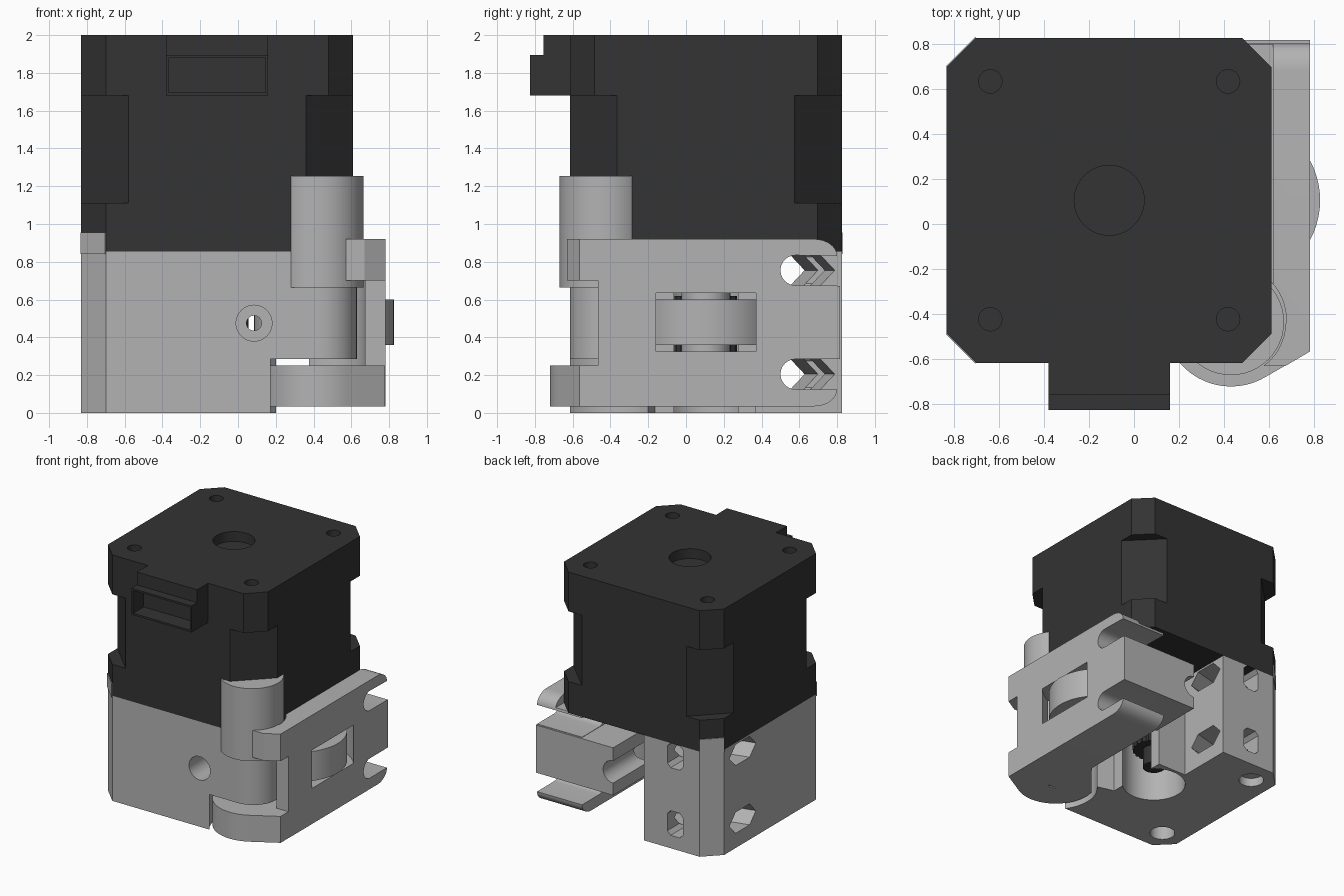
import bpy, bmesh, math
from mathutils import Matrix, Vector

if "Cube" in bpy.data.objects:
    bpy.data.objects.remove(bpy.data.objects["Cube"])


def material(name, v):
    m = bpy.data.materials.new(name)
    m.diffuse_color = (v, v, v, 1)
    m.use_nodes = True
    m.node_tree.nodes["Principled BSDF"].inputs["Base Color"].default_value = m.diffuse_color
    return m


DARK = material("motor black", 0.033)
GREY = material("printed grey", 0.45)


def arc(cx, cy, r, a0, a1, n=16, ry=None):
    ry = ry or r
    return [(cx + r * math.cos(math.radians(a0 + (a1 - a0) * i / n)),
             cy + ry * math.sin(math.radians(a0 + (a1 - a0) * i / n))) for i in range(n + 1)]


def prism(name, pts, lo, hi, mat=GREY, axis="Z", shift=(0, 0, 0)):
    """Extrude a 2D outline along an axis: Z uses (x,y), X uses (y,z), Y uses (x,z)."""
    def at(p, h):
        return {"Z": (p[0], p[1], h), "X": (h, p[0], p[1]), "Y": (p[0], h, p[1])}[axis]
    bm = bmesh.new()
    a = [bm.verts.new(at(p, lo)) for p in pts]
    b = [bm.verts.new(Vector(at(p, hi)) + Vector(shift)) for p in pts]
    n = len(pts)
    bm.faces.new(a)
    bm.faces.new(b)
    for i in range(n):
        bm.faces.new((a[i], a[(i + 1) % n], b[(i + 1) % n], b[i]))
    bmesh.ops.recalc_face_normals(bm, faces=bm.faces)
    me = bpy.data.meshes.new(name)
    bm.to_mesh(me)
    bm.free()
    me.materials.append(mat)
    ob = bpy.data.objects.new(name, me)
    bpy.context.collection.objects.link(ob)
    return ob


def disc(name, cx, cy, r, lo, hi, mat=GREY, axis="Z", n=48):
    return prism(name, arc(cx, cy, r, 0, 360, n)[:-1], lo, hi, mat, axis)


def box(name, x0, x1, y0, y1, z0, z1, mat=GREY):
    return prism(name, [(x0, y0), (x1, y0), (x1, y1), (x0, y1)], z0, z1, mat)


def cut(ob, cutters):
    """Subtract cutters, bake the result, and remove the cutters."""
    for c in cutters:
        c.hide_render = True
        m = ob.modifiers.new("cut", "BOOLEAN")
        m.operation, m.solver, m.object = "DIFFERENCE", "EXACT", c
    bpy.context.view_layer.update()
    dg = bpy.context.evaluated_depsgraph_get()
    me = bpy.data.meshes.new_from_object(ob.evaluated_get(dg))
    ob.modifiers.clear()
    ob.data = me
    mat = ob.data.materials[0]
    me.materials.clear()
    me.materials.append(mat)
    me.polygons.foreach_set("material_index", [0] * len(me.polygons))
    for c in cutters:
        bpy.data.objects.remove(c)


MX, MY, H = -0.11, 0.105, 0.72   # motor axis and half width
PX, PY = 0.43, -0.425            # lever pivot


def octagon(ch):
    k = H - ch
    return [(MX + x, MY + y) for x, y in ((k, -H), (H, -k), (H, k), (k, H),
                                          (-k, H), (-H, k), (-H, -k), (-k, -H))]


# Motor: end caps with small corner cuts, laminated core with larger ones
prism("motor_front_cap", octagon(0.13), 0.855, 1.11, DARK)
prism("motor_core", octagon(0.25), 1.11, 1.68, DARK)
cap = prism("motor_rear_cap", octagon(0.13), 1.68, 2.0, DARK)
holes = [disc("cutter", MX + sx * 0.527, MY + sy * 0.527, 0.052, 1.9, 2.1, n=24)
         for sx in (-1, 1) for sy in (-1, 1)]
cut(cap, holes + [disc("cutter", MX, MY, 0.155, 1.92, 2.1)])

# Motor plug socket
socket = prism("plug_socket", [(-0.60, 1.68), (-0.825, 1.68), (-0.825, 1.895), (-0.755, 1.895),
                               (-0.755, 2.0), (-0.60, 2.0)], -0.38, 0.16, DARK, "X")
cut(socket, [box("cutter", -0.365, 0.145, -0.9, -0.69, 1.695, 1.88)])

# Motor shaft and drive gear
disc("motor_shaft", MX, MY, 0.085, 0.15, 0.86, DARK, n=32)
teeth = [(MX + r * math.cos(i * math.pi / 20), MY + r * math.sin(i * math.pi / 20))
         for i in range(40) for r in [0.15 if i % 2 else 0.165]]
prism("drive_gear", teeth, 0.3, 0.62, DARK)

# Feeder body with rounded pivot corner
outline = ([(-0.83, -0.485), (-0.70, -0.615)] + arc(PX, PY + 0.01, 0.2, -90, 90, 20)
           + [(0.35, -0.24), (0.06, -0.165), (0.06, 0.37), (-0.20, 0.37),
              (-0.20, 0.825), (-0.70, 0.825), (-0.83, 0.695)])
body = prism("feeder_body", outline, 0, 0.855)
cutters = [disc("cutter", MX, MY, 0.24, -0.1, 0.8),               # shaft bore
           disc("cutter", PX, PY, 0.32, -0.1, 0.285),             # lever hinge room
           disc("cutter", 0.455, MY, 0.4, 0.3, 0.66),             # roller room
           disc("cutter", 0.085, 0.475, 0.095, -0.7, -0.4, axis="Y"),
           disc("cutter", 0.085, 0.475, 0.04, -0.5, 0.5, axis="Y", n=24),
           disc("cutter", -0.64, 0.635, 0.095, -0.1, 0.07),
           disc("cutter", -0.64, -0.425, 0.095, -0.1, 0.3)]
for z in (0.755, 0.205):                                          # slanted bolt holes, nut slots
    hexa = [(0.44 + y, z + dz) for y, dz in ((-0.17, 0), (-0.09, -0.085), (0.09, -0.085),
                                             (0.17, 0), (0.09, 0.085), (-0.09, 0.085))]
    cutters.append(prism("cutter", hexa, -0.9, -0.15, axis="X", shift=(0, 0.19, 0)))
    nut = [(-0.55, z - 0.07), (-0.52, z - 0.1), (-0.44, z - 0.1), (-0.41, z - 0.07),
           (-0.41, z + 0.07), (-0.44, z + 0.1), (-0.52, z + 0.1), (-0.55, z + 0.07)]
    cutters.append(prism("cutter", nut, 0.6, 0.9, axis="Y"))
cut(body, cutters)

# Post that hugs the motor corner above the pivot
disc("pivot_post", PX, PY - 0.01, 0.235, 0.665, 1.255)

# Thin corner lips gripping the motor's two left corners
e = 0.004
for tag, s in (("front", -1), ("back", 1)):
    y0, y1 = MY + s * 0.59, MY + s * H
    prism(f"corner_lip_{tag}", [(-0.83, y0), (-0.70, y1), (-0.70 - e, y1 + s * e),
                                (-0.83 - e, y0 + s * e)], 0.84, 0.955)

# Lever: side profile with two spring slots open to the back
profile = ([(-0.465, 0.035)] + arc(0.68, 0.125, 0.12, -90, 0, 8, 0.09)
           + arc(0.58, 0.205, 0.08, 270, 90, 12) + [(0.80, 0.285), (0.80, 0.675)]
           + arc(0.58, 0.755, 0.08, 270, 90, 12) + arc(0.68, 0.83, 0.12, 0, 90, 8, 0.09)
           + [(-0.465, 0.92)])
lever = prism("lever_arm", profile, 0.375, 0.78, axis="X")
cut(lever, [disc("cutter", 0.455, MY, 0.42, 0.325, 0.635),
            disc("cutter", PX, PY, 0.245, 0.25, 1.0),
            box("cutter", 0.2, 0.615, -0.6, 0.9, 0.85, 1.0)])

# Lever tongue reaching behind the body, grooved for the strand
tongue = box("lever_tongue", 0.085, 0.78, 0.37, 0.815, 0.285, 0.672)
cut(tongue, [disc("cutter", 0.085, 0.475, 0.09, 0.3, 0.9, axis="Y"),
             disc("cutter", 0.455, MY, 0.42, 0.325, 0.635)])

# Lever hinge ear below the pivot
ear = prism("lever_hinge", arc(PX, PY + 0.005, 0.3, 165, 300, 30)
            + [(0.779, -0.565), (0.779, -0.3), (0.38, -0.05)], 0.035, 0.25)
cut(ear, [disc("cutter", PX, PY, 0.055, 0.0, 0.3, n=24)])

# Lever top corner, scooped around the post
corner = prism("lever_top_corner", [(0.55, -0.63), (0.67, -0.63), (0.78, -0.565),
                                    (0.78, -0.44), (0.55, -0.44)], 0.70, 0.92)
cut(corner, [disc("cutter", PX, PY - 0.01, 0.242, 0.6, 1.0)])

# Idler roller and its axle
disc("idler_roller", 0.455, MY, 0.37, 0.36, 0.60, n=64)
disc("roller_axle", 0.455, MY, 0.13, 0.3, 0.66, n=32)

# Smooth the round parts, keep edges sharp
bpy.ops.object.select_all(action="SELECT")
bpy.context.view_layer.objects.active = body
bpy.ops.object.shade_smooth_by_angle(angle=math.radians(25))
